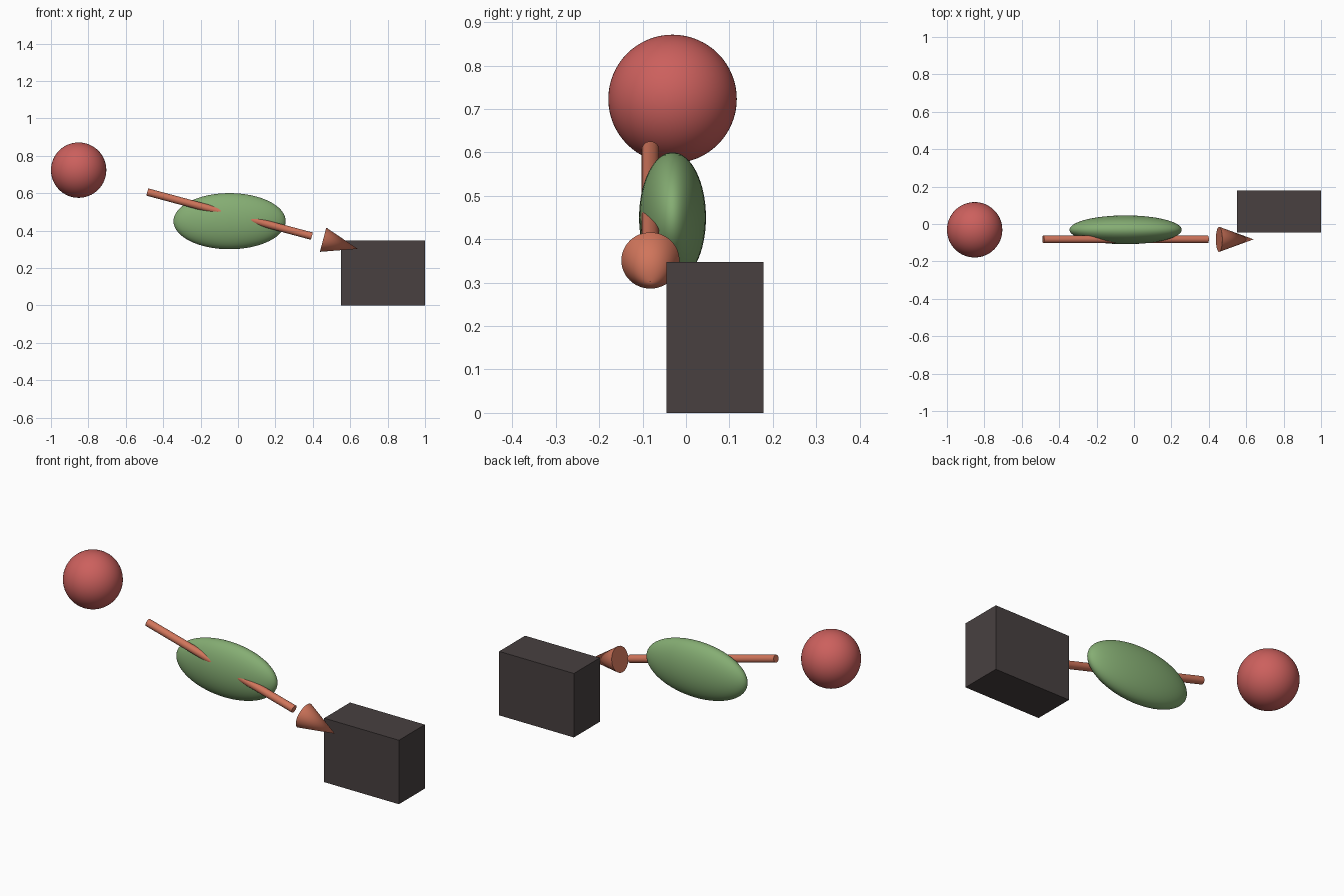
import bpy
from mathutils import Vector

cube = bpy.data.objects.get("Cube")
if cube:
    bpy.data.objects.remove(cube, do_unlink=True)


def material(name, r, g, b):
    """Flat material from an sRGB colour (0-255), stored as linear."""
    colour = [((c / 255 + 0.055) / 1.055) ** 2.4 for c in (r, g, b)] + [1]
    mat = bpy.data.materials.new(name)
    mat.use_nodes = True
    mat.diffuse_color = colour
    mat.node_tree.nodes["Principled BSDF"].inputs["Base Color"].default_value = colour
    return mat


def finish(name, mat, smooth=True):
    """Name, colour, shade and apply the scale of the active object."""
    obj = bpy.context.object
    obj.name = obj.data.name = name
    obj.data.materials.append(mat)
    bpy.ops.object.transform_apply(location=False, rotation=False, scale=True)
    if smooth:
        bpy.ops.object.shade_smooth_by_angle(angle=0.6)


def ball(name, centre, radii, mat):
    bpy.ops.mesh.primitive_uv_sphere_add(segments=64, ring_count=32, location=centre)
    bpy.context.object.scale = radii
    finish(name, mat)


def rod(name, start, end, r1, r2, mat):
    """Cylinder or cone running from start to end."""
    start, end = Vector(start), Vector(end)
    axis = end - start
    bpy.ops.mesh.primitive_cone_add(
        vertices=48, radius1=r1, radius2=r2, depth=axis.length,
        location=(start + end) / 2, rotation=axis.to_track_quat("Z", "Y").to_euler())
    finish(name, mat)


red = material("red", 204, 96, 93)
green = material("green", 133, 173, 115)
orange = material("orange", 208, 117, 91)
charcoal = material("charcoal", 72, 64, 64)

# Ball and flattened oval
ball("red_ball", (-0.852, -0.031, 0.723), (0.148, 0.148, 0.148), red)
ball("green_oval", (-0.045, -0.031, 0.45), (0.3, 0.077, 0.15), green)

# Arrow sloping down towards the block
rod("arrow_shaft", (-0.485, -0.082, 0.606), (0.395, -0.082, 0.37), 0.02, 0.02, orange)
rod("arrow_head", (0.455, -0.082, 0.351), (0.64, -0.082, 0.302), 0.067, 0, orange)

# Block
bpy.ops.mesh.primitive_cube_add(size=1, location=(0.775, 0.067, 0.174))
bpy.context.object.scale = (0.45, 0.223, 0.348)
finish("dark_block", charcoal, smooth=False)
